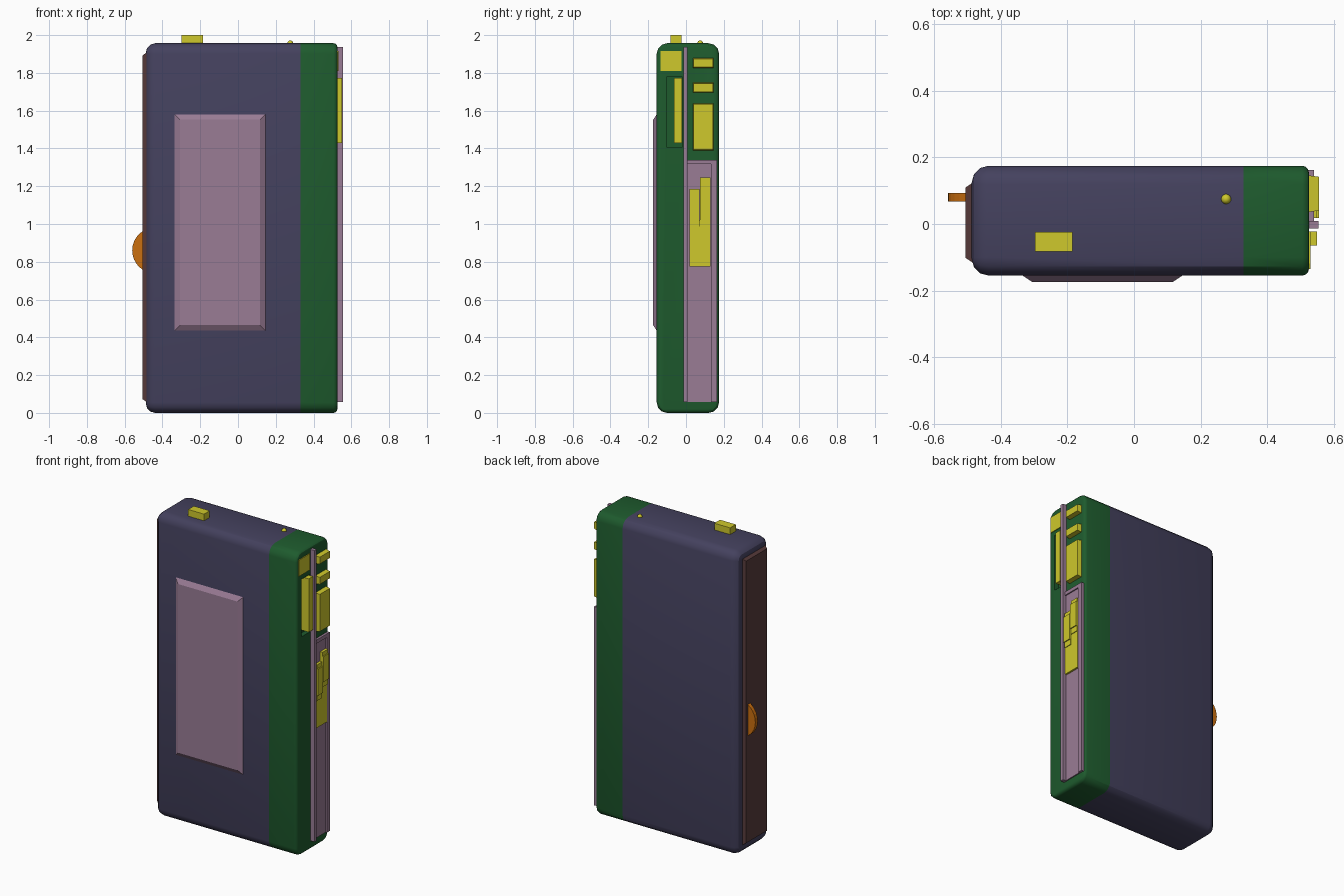
import bpy, bmesh
from math import sin, cos, pi

if "Cube" in bpy.data.objects:
    bpy.data.objects.remove(bpy.data.objects["Cube"])

def material(name, rgb):
    m = bpy.data.materials.new(name)
    m.diffuse_color = (*rgb, 1)
    m.use_nodes = True
    m.node_tree.nodes["Principled BSDF"].inputs["Base Color"].default_value = m.diffuse_color
    return m

BLUE = material("slate_blue", (0.058, 0.053, 0.112))
GREEN = material("dark_green", (0.013, 0.105, 0.027))
LILAC = material("lilac", (0.32, 0.2, 0.3))
YELLOW = material("yellow", (0.62, 0.58, 0.025))
ORANGE = material("orange", (0.6, 0.16, 0.005))
BROWN = material("brown", (0.1, 0.045, 0.045))

def finish(bm, name, *mats):
    bmesh.ops.recalc_face_normals(bm, faces=bm.faces)
    me = bpy.data.meshes.new(name)
    bm.to_mesh(me)
    bm.free()
    for m in mats:
        me.materials.append(m)
    ob = bpy.data.objects.new(name, me)
    bpy.context.collection.objects.link(ob)
    return ob

def box(name, x, y, z, mat, taper=None, amount=0.0):
    """Box from ranges; taper=(axis, side) shrinks that face by amount."""
    bm = bmesh.new()
    bmesh.ops.create_cube(bm, size=1)
    for v in bm.verts:
        signs = [1 if c > 0 else -1 for c in v.co]
        for i, r in enumerate((x, y, z)):
            v.co[i] = r[0] if signs[i] < 0 else r[1]
        if taper and signs[taper[0]] == taper[1]:
            for i in range(3):
                if i != taper[0]:
                    v.co[i] -= signs[i] * amount
    return finish(bm, name, mat)

def ring(bm, x, d):
    """Rounded rectangle of the body section at x, inset by d."""
    y0, y1, z0, z1, r = -0.155 + d, 0.175 - d, d, 1.957 - d, 0.055 - d
    out = []
    for cy, cz, q in ((y1 - r, z1 - r, 0), (y0 + r, z1 - r, 1),
                      (y0 + r, z0 + r, 2), (y1 - r, z0 + r, 3)):
        for k in range(4):
            a = (q + k / 3) * pi / 2
            out.append(bm.verts.new((x, cy + r * cos(a), cz + r * sin(a))))
    return out

# Body: rounded section lofted along x, green at the right end
XL, XR, RL, RR = -0.488, 0.526, 0.05, 0.02
stations = [(XL + RL * (1 - sin(k * pi / 6)), RL * (1 - cos(k * pi / 6))) for k in (3, 2, 1, 0)]
stations = [(XL + RL * (1 - cos(k * pi / 6)), RL * (1 - sin(k * pi / 6))) for k in range(4)]
stations += [(0.33, 0)]
stations += [(XR - RR * (1 - cos(k * pi / 6)), RR * (1 - sin(k * pi / 6))) for k in (3, 2, 1, 0)]
bm = bmesh.new()
rings = [ring(bm, x, d) for x, d in stations]
for i, (a, b) in enumerate(zip(rings, rings[1:])):
    for j in range(len(a)):
        k = (j + 1) % len(a)
        bm.faces.new((a[j], a[k], b[k], b[j])).material_index = int(i >= 4)
bm.faces.new(rings[0])
bm.faces.new(rings[-1]).material_index = 1
body = finish(bm, "body", BLUE, GREEN)

# Slider recess in the right side
cutter = box("recess_cutter", (0.495, 0.6), (-0.102, -0.018), (1.407, 1.778), GREEN)
cutter.hide_render = True
cut = body.modifiers.new("recess", 'BOOLEAN')
cut.operation = 'DIFFERENCE'
cut.solver = 'EXACT'
cut.material_mode = 'TRANSFER'
cut.object = cutter
bpy.context.view_layer.objects.active = body
body.select_set(True)
bpy.ops.object.modifier_apply(modifier=cut.name)
bpy.data.objects.remove(cutter)
bpy.ops.object.shade_smooth_by_angle()

# Raised window on the front
box("front_window", (-0.343, 0.153), (-0.174, -0.15), (0.428, 1.588), LILAC, (1, -1), 0.036)

# Left side plate and thumb wheel
box("left_plate", (-0.506, -0.48), (-0.12, 0.128), (0.055, 1.91), BROWN, (0, -1), 0.018)
bm = bmesh.new()
n = 32
for y in (0.068, 0.093):
    bm.faces.new([bm.verts.new((-0.438 + 0.122 * cos(2 * pi * k / n), y,
                                0.86 + 0.122 * sin(2 * pi * k / n))) for k in range(n)])
bm.verts.ensure_lookup_table()
for k in range(n):
    m = (k + 1) % n
    bm.faces.new([bm.verts[i] for i in (k, m, n + m, n + k)])
finish(bm, "volume_wheel", ORANGE)

# Top button and indicator lamp
box("top_button", (-0.298, -0.185), (-0.082, -0.024), (1.94, 2.0), YELLOW)
bm = bmesh.new()
bmesh.ops.create_uvsphere(bm, u_segments=16, v_segments=8, radius=0.015)
bmesh.ops.translate(bm, verts=bm.verts, vec=(0.277, 0.075, 1.957))
lamp = finish(bm, "indicator_lamp", YELLOW)
for p in lamp.data.polygons:
    p.use_smooth = True

# Right side: divider strip, slider, corner tab, buttons
box("divider_strip", (0.51, 0.555), (-0.014, 0.009), (0.058, 1.937), LILAC)
box("recess_slider", (0.49, 0.55), (-0.064, -0.022), (1.428, 1.772), YELLOW)
box("corner_tab", (0.51, 0.531), (-0.135, -0.023), (1.81, 1.915), YELLOW)
for i, z in enumerate(((1.824, 1.88), (1.693, 1.75), (1.388, 1.64))):
    box(f"side_button_{i + 1}", (0.51, 0.556), (0.034, 0.148), z, YELLOW, (0, 1), 0.006)

# Right side: lower panel with raised rim
box("panel_floor", (0.51, 0.533), (0.0, 0.16), (0.058, 1.338), LILAC)
box("panel_rim_top", (0.52, 0.541), (0.009, 0.163), (1.317, 1.34), LILAC)
box("panel_rim_back", (0.52, 0.541), (0.132, 0.163), (0.058, 1.34), LILAC)

# Right side: interlocking latch pieces, with thin end steps
box("latch_base", (0.52, 0.545), (0.018, 0.131), (0.775, 1.02), YELLOW)
for side, y, z0, z1 in (("front", (0.018, 0.072), 0.953, 1.185),
                        ("back", (0.075, 0.131), 1.02, 1.245)):
    box(f"latch_{side}", (0.52, 0.55), y, (z0, z1), YELLOW)
    box(f"latch_{side}_raised", (0.53, 0.557), y, (z0 + 0.035, z1 - 0.026), YELLOW)
